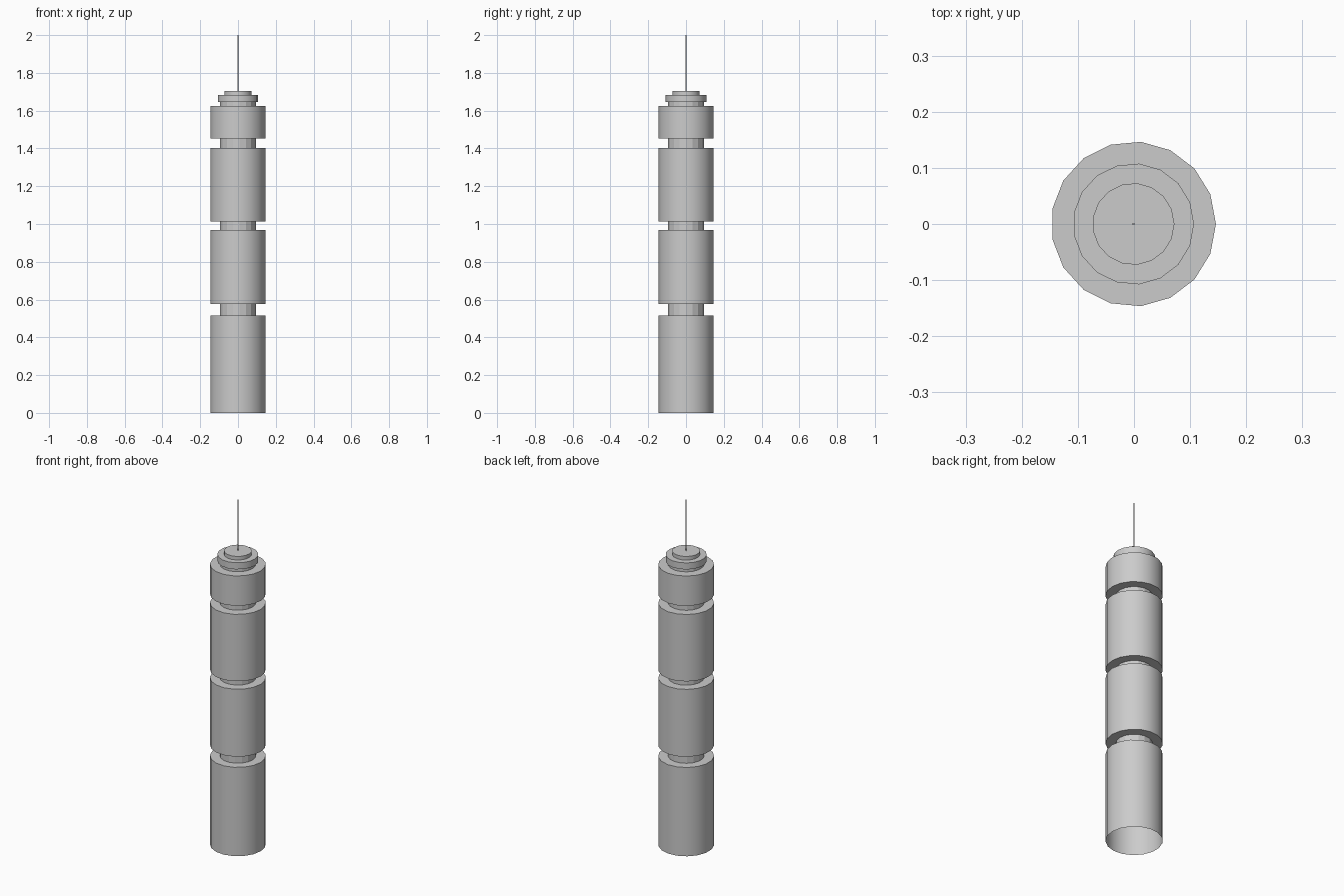
import bpy, bmesh, math

if "Cube" in bpy.data.objects:
    bpy.data.objects.remove(bpy.data.objects["Cube"])

CX = -0.001  # small shift keeps the odd-sided rings centred on x = 0


def lathe(name, profile, sides, flat_spans=()):
    """Revolve (radius, z) points; the top is capped, the bottom stays open."""
    bm = bmesh.new()
    rings = []
    for r, z in profile:
        rings.append([bm.verts.new((CX + r * math.cos(2 * math.pi * i / sides),
                                    r * math.sin(2 * math.pi * i / sides), z))
                      for i in range(sides)])
    for k in range(len(rings) - 1):
        lo, hi = rings[k], rings[k + 1]
        wall = profile[k][0] == profile[k + 1][0]
        for i in range(sides):
            j = (i + 1) % sides
            f = bm.faces.new((lo[i], lo[j], hi[j], hi[i]))
            f.smooth = wall and k not in flat_spans
    bm.faces.new(rings[-1])
    # keep ledges crisp
    for e in bm.edges:
        if len(e.link_faces) == 2 and e.calc_face_angle() > math.radians(30):
            e.smooth = False
    mesh = bpy.data.meshes.new(name)
    bm.to_mesh(mesh)
    bm.free()
    ob = bpy.data.objects.new(name, mesh)
    bpy.context.collection.objects.link(ob)
    return ob


# Tower shaft: wide drums separated by recessed necks, stepped crown on top
DRUM, NECK, CROWN, CAP = 0.147, 0.095, 0.108, 0.073
sections = [(DRUM, 0.0, 0.515), (NECK, 0.515, 0.577), (DRUM, 0.577, 0.968),
            (NECK, 0.968, 1.014), (DRUM, 1.014, 1.402), (NECK, 1.402, 1.452),
            (DRUM, 1.452, 1.625), (NECK, 1.625, 1.645),
            (CROWN, 1.645, 1.683), (CAP, 1.683, 1.704)]
profile = [p for r, a, b in sections for p in ((r, a), (r, b))]
necks = [2 * n for n, s in enumerate(sections) if s[0] == NECK]
lathe("tower_shaft", profile, 17, necks)

# Antenna: thin mast on the cap
lathe("antenna", [(0.0025, 1.704), (0.0025, 2.0)], 6)
